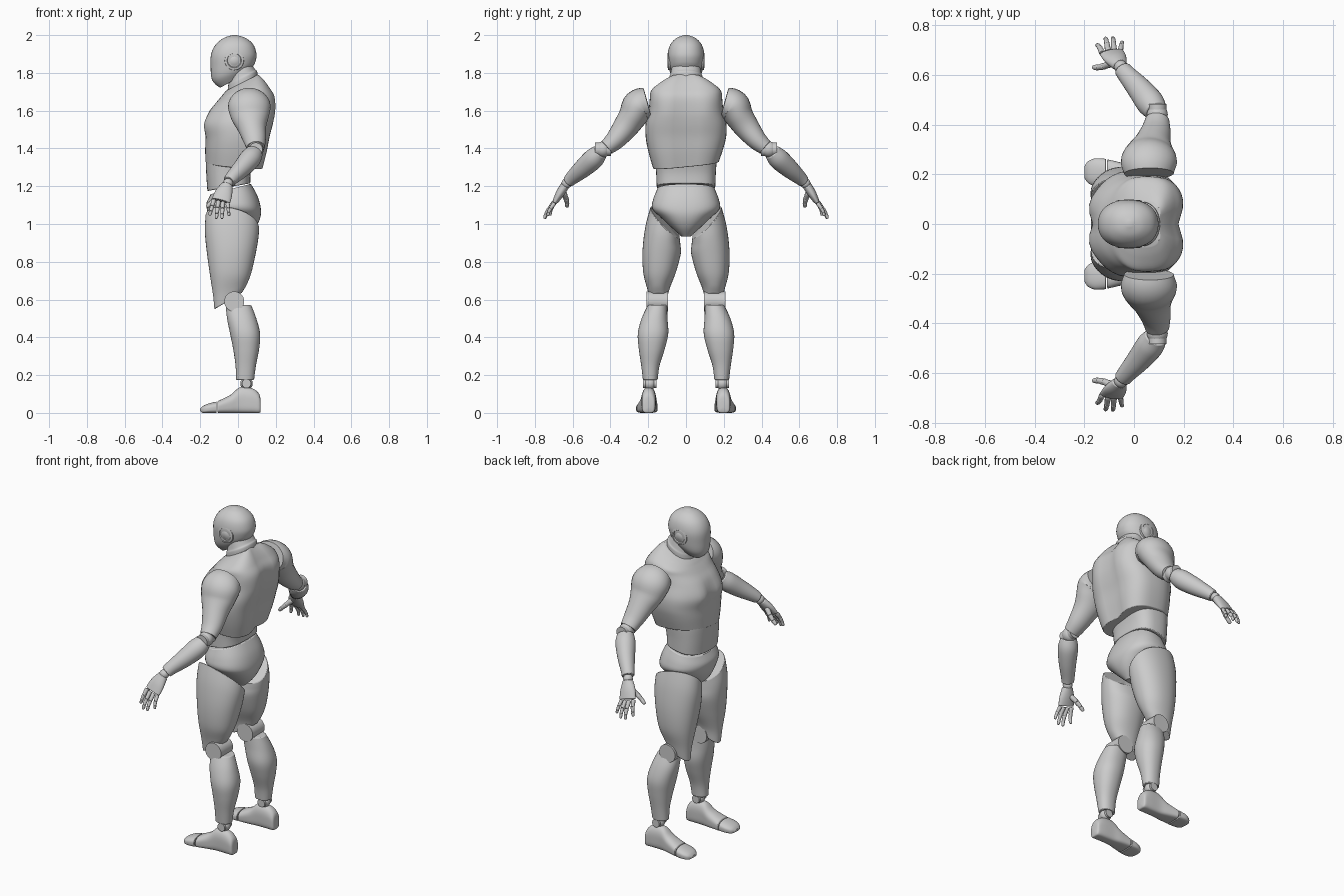
import bpy, bmesh, math
from mathutils import Vector, Matrix

if "Cube" in bpy.data.objects:
    bpy.data.objects.remove(bpy.data.objects["Cube"])

SEG, STEPS = 40, 5


def finish(name, bm, mirror=False, bevel=0.004):
    bmesh.ops.recalc_face_normals(bm, faces=bm.faces)
    me = bpy.data.meshes.new(name)
    bm.to_mesh(me)
    bm.free()
    ob = bpy.data.objects.new(name, me)
    bpy.context.collection.objects.link(ob)
    bpy.ops.object.select_all(action='DESELECT')
    ob.select_set(True)
    bpy.context.view_layer.objects.active = ob
    bpy.ops.object.shade_smooth_by_angle(angle=math.radians(40))
    if bevel:
        b = ob.modifiers.new("Soft edge", 'BEVEL')
        b.width, b.segments, b.limit_method = bevel, 2, 'ANGLE'
        b.angle_limit = math.radians(50)
    if mirror:
        m = ob.modifiers.new("Mirror", 'MIRROR')
        m.use_axis = (False, True, False)
    return ob


def spline(rows):
    """Catmull-Rom interpolation through rows of numbers."""
    out, n = [], len(rows)
    for i in range(n - 1):
        a, b, c, d = (rows[max(0, min(n - 1, i + k))] for k in (-1, 0, 1, 2))
        for s in range(STEPS):
            t = s / STEPS
            out.append([0.5 * (2 * q + (r - p) * t + (2 * p - 5 * q + 4 * r - w) * t * t
                               + (3 * q - p - 3 * r + w) * t ** 3)
                        for p, q, r, w in zip(a, b, c, d)])
    return out + [list(rows[-1])]


def skin(bm, rings):
    vs = [[bm.verts.new(p) for p in r] for r in rings]
    n = len(vs[0])
    for a, b in zip(vs, vs[1:]):
        for i in range(n):
            bm.faces.new((a[i], a[(i + 1) % n], b[(i + 1) % n], b[i]))
    for ring in (vs[0], vs[-1]):
        c = bm.verts.new(sum((v.co for v in ring), Vector()) / n)
        for i in range(n):
            bm.faces.new((ring[i], ring[(i + 1) % n], c))


def power(c, n):
    return math.copysign(abs(c) ** (2 / n), c)


def loft(name, rows, nf=2.2, nb=2.2, mirror=False, shape=None, remap=None):
    """Rows: height, x min, x max, y min, y max, x tilt, y tilt, arch."""
    rows = [tuple(r) + (0,) * (8 - len(r)) for r in rows]
    rings = []
    for w, u0, u1, v0, v1, tu, tv, arch in spline(rows):
        ring = []
        for i in range(SEG):
            a = 2 * math.pi * i / SEG
            c, s = math.cos(a), math.sin(a)
            n = nf if c < 0 else nb
            du, dv = (u1 - u0) / 2 * power(c, n), (v1 - v0) / 2 * power(s, n)
            p = Vector(((u0 + u1) / 2 + du, (v0 + v1) / 2 + dv,
                        w + tu * du + tv * dv + arch * c * c))
            if shape:
                p = shape(p)
            ring.append(remap(p) if remap else p)
        rings.append(ring)
    bm = bmesh.new()
    skin(bm, rings)
    return finish(name, bm, mirror)


def sym(rows):
    return [(r[0], r[1], r[2], -r[3], r[3]) + tuple(r[4:]) for r in rows]


def add_tube(bm, rows, seg=28):
    """Rows: x, y, z, thickness radius, radius towards x."""
    pts = spline(rows)
    cs = [Vector(p[:3]) for p in pts]
    rings = []
    for i, p in enumerate(pts):
        t = (cs[min(i + 1, len(cs) - 1)] - cs[max(i - 1, 0)]).normalized()
        b = (Vector((1, 0, 0)) - t * t.x).normalized()
        a = t.cross(b)
        rings.append([cs[i] + a * p[3] * math.cos(k * 2 * math.pi / seg)
                      + b * p[4] * math.sin(k * 2 * math.pi / seg) for k in range(seg)])
    skin(bm, rings)


def tube(name, rows):
    bm = bmesh.new()
    add_tube(bm, rows)
    return finish(name, bm, True)


def ball(name, loc, scale, disc=None):
    bm = bmesh.new()
    m = Matrix.Translation(loc) @ Matrix.Diagonal((*scale, 1))
    bmesh.ops.create_uvsphere(bm, u_segments=28, v_segments=16, radius=1, matrix=m)
    if disc:  # round hinge plate with its axle along y
        r, depth = disc
        m = Matrix.Translation(loc) @ Matrix.Rotation(math.pi / 2, 4, 'X')
        bmesh.ops.create_cone(bm, cap_ends=True, segments=32, radius1=r, radius2=r,
                              depth=depth, matrix=m)
    return finish(name, bm, True, 0)


# Head, ear rings and neck
loft("head", sym([(1.765, -.095, .065, .055, .55), (1.80, -.137, .082, .082, .35),
                  (1.85, -.145, .093, .094, .1), (1.90, -.142, .098, .097),
                  (1.95, -.118, .081, .083), (1.985, -.075, .04, .05),
                  (2.0, -.028, -.008, .01)]))
bm = bmesh.new()
skin(bm, [[Vector((-.02 + r * math.cos(k * math.pi / 16), y, 1.865 + r * math.sin(k * math.pi / 16)))
           for k in range(32)] for r, y in ((.052, .08), (.05, .094), (.038, .097),
                                            (.034, .092), (.026, .093), (.02, .098))])
finish("ear_ring", bm, True, 0)
loft("neck", sym([(1.69, -.06, .11, .088, .5), (1.765, -.053, .102, .09, .5),
                  (1.785, -.048, .09, .084, .5), (1.83, -.04, .07, .075, .4)]))


# Chest with spine groove, shoulder blades and breast line
def chest_shape(p):
    if p.x > 0:
        k = max(0, min(1, (p.x - .05) / .08))
        p.x -= k * .02 * math.exp(-(p.y / .045) ** 2)
        p.x += k * .006 * math.exp(-((abs(p.y) - .11) / .05) ** 2 - ((p.z - 1.6) / .07) ** 2)
    else:
        k = math.exp(-((p.z - 1.53) / .07) ** 2)
        p.x += .012 * k * math.exp(-(p.y / .025) ** 2)
        p.x -= .012 * k * math.exp(-((abs(p.y) - .09) / .05) ** 2)
    return p


loft("chest", sym([(1.315, -.172, .135, .175, -.09, .10), (1.39, -.174, .155, .198, -.05, .06),
                   (1.46, -.172, .17, .213, 0, .02), (1.53, -.176, .187, .214),
                   (1.60, -.15, .197, .198), (1.66, -.115, .196, .192, .1),
                   (1.70, -.09, .168, .185, .2), (1.732, -.075, .135, .135, .38),
                   (1.75, -.062, .112, .092, .5)]), nf=2.3, nb=3.2, shape=chest_shape)

# Abdomen and pelvis
loft("abdomen", sym([(1.195, -.162, .065, .155, .18), (1.27, -.168, .068, .158, .05),
                     (1.36, -.17, .088, .163), (1.43, -.16, .10, .155)]), nf=2.4, nb=3)
loft("pelvis", sym([(1.185, -.145, .068, .152, .26), (1.13, -.166, .104, .174, .12),
                    (1.08, -.165, .121, .178), (1.03, -.155, .117, .128),
                    (.98, -.125, .092, .076), (.935, -.05, .05, .025)]), nb=2.4)

# Legs
loft("thigh", [(1.01, -.172, .112, .034, .188, -.22, 1.0), (.94, -.175, .108, .03, .215, -.1, .5),
               (.85, -.165, .095, .028, .23, 0, .1), (.74, -.15, .07, .055, .226),
               (.65, -.132, .045, .09, .203, .3), (.592, -.125, .02, .1, .19, .6)], mirror=True)
ball("knee_joint", (-.02, .152, .59), (.05, .055, .05), (.053, .115))
loft("shin", [(.57, -.065, .07, .1, .203), (.50, -.058, .097, .098, .235),
              (.42, -.042, .117, .094, .255), (.34, -.026, .112, .112, .25),
              (.25, -.013, .095, .14, .237), (.175, -.01, .085, .15, .228)], mirror=True)
ball("ankle_joint", (.045, .192, .155), (.033, .033, .033), (.024, .07))


# Feet are lofted from heel to toe
def lie_down(p):
    return Vector((-p.z, p.y, p.x))


loft("foot", [(-.12, .008, .06, .175, .22), (-.112, 0, .10, .165, .232), (-.075, 0, .13, .16, .235),
              (-.01, 0, .135, .158, .236), (.04, 0, .095, .153, .245), (.108, 0, .062, .15, .26)],
     nf=4, nb=2.3, mirror=True, remap=lie_down)
loft("toe_cap", [(.113, 0, .06, .15, .262), (.155, 0, .05, .152, .264), (.185, 0, .037, .165, .252),
                 (.2, .008, .022, .187, .23)], nf=4, nb=2.3, mirror=True, remap=lie_down)

# Arms
tube("upper_arm", [(.06, .203, 1.64, .084, .10), (.06, .25, 1.622, .09, .113),
                   (.065, .285, 1.565, .075, .1), (.075, .325, 1.507, .066, .075),
                   (.088, .375, 1.445, .053, .06), (.094, .42, 1.405, .042, .048)])
ball("elbow_joint", (.094, .44, 1.395), (.042, .042, .042), (.036, .085))
tube("forearm", [(.088, .455, 1.382, .042, .046), (.065, .488, 1.347, .055, .056),
                 (.022, .543, 1.297, .05, .049), (-.028, .6, 1.247, .038, .038),
                 (-.046, .622, 1.226, .032, .035)])
ball("wrist_joint", (-.053, .632, 1.215), (.027, .027, .027))

# Hands
tube("palm", [(-.057, .638, 1.207, .024, .03), (-.075, .665, 1.165, .023, .046),
              (-.09, .69, 1.122, .016, .05)])


def finger(name, root, tip, r, bulge):
    root, tip = Vector(root), Vector(tip)
    pts = [root.lerp(tip, f) + Vector((0, bulge * b, 0))
           for f, b in ((0, 0), (.4, 1), (.72, .9), (1, 0))]
    bm = bmesh.new()
    for i in range(3):
        a, b = pts[i], pts[i + 1]
        ra, rb = r * (1 - .12 * i), r * (.86 - .12 * i)
        end = rb * (.55 if i == 2 else 1)
        add_tube(bm, [(*a, ra * .8, ra * .8), (*a.lerp(b, .15), ra, ra),
                      (*a.lerp(b, .8), rb, rb), (*b, end, end)], 12)
    finish(name, bm, True, 0)


finger("index_finger", (-.128, .688, 1.128), (-.15, .72, 1.045), .0125, .007)
finger("middle_finger", (-.104, .694, 1.12), (-.115, .748, 1.028), .0125, .008)
finger("ring_finger", (-.08, .696, 1.115), (-.085, .75, 1.028), .012, .008)
finger("little_finger", (-.055, .696, 1.11), (-.047, .732, 1.042), .011, .007)
finger("thumb", (-.09, .648, 1.165), (-.165, .63, 1.09), .0155, -.006)
